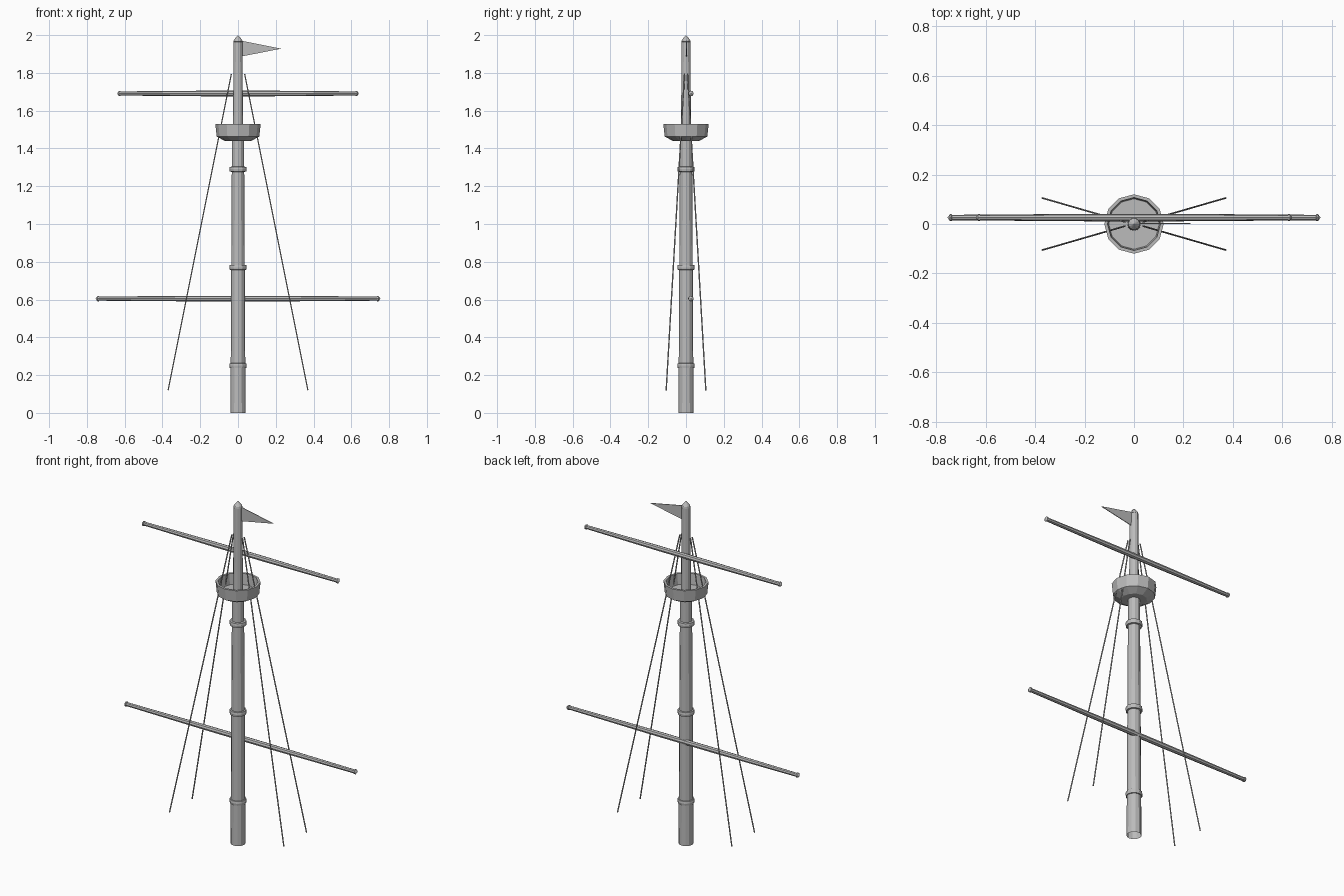
import bpy, bmesh, math
from mathutils import Vector

if "Cube" in bpy.data.objects:
    bpy.data.objects.remove(bpy.data.objects["Cube"])

grey = bpy.data.materials.new("weathered grey")
grey.use_nodes = True
COLOUR = (0.5, 0.5, 0.5, 1)
grey.diffuse_color = COLOUR
grey.node_tree.nodes["Principled BSDF"].inputs["Base Color"].default_value = COLOUR


def finish(name, bm):
    bmesh.ops.remove_doubles(bm, verts=bm.verts, dist=1e-5)
    bmesh.ops.recalc_face_normals(bm, faces=bm.faces)
    mesh = bpy.data.meshes.new(name)
    bm.to_mesh(mesh)
    bm.free()
    mesh.materials.append(grey)
    ob = bpy.data.objects.new(name, mesh)
    bpy.context.collection.objects.link(ob)
    return ob


def lathe(name, profile, sides, start=(0, 0, 0), axis=(0, 0, 1)):
    """Revolve (radius, distance) points about an axis through start."""
    bm = bmesh.new()
    turn = Vector((0, 0, 1)).rotation_difference(Vector(axis))
    rings = []
    for r, h in profile:
        ring = []
        for i in range(sides):
            a = math.pi / 2 + math.tau * i / sides
            p = Vector((r * math.cos(a), r * math.sin(a), h))
            ring.append(bm.verts.new(turn @ p + Vector(start)))
        rings.append(ring)
    for low, high in zip(rings, rings[1:]):
        for i in range(sides):
            j = (i + 1) % sides
            bm.faces.new((low[i], low[j], high[j], high[i]))
    return finish(name, bm)


# Lower mast, open at the foot, and topmast with pointed cap
lathe("lower_mast", [(0.04, 0), (0.032, 1.46)], 12)
lathe("topmast", [(0.027, 1.44), (0.023, 1.965)], 12)
lathe("mast_cap", [(0, 1.96), (0.024, 1.965), (0.022, 1.975), (0, 2.0)], 12)

# Iron bands round the lower mast
for n, z in enumerate((0.25, 0.77, 1.29)):
    lathe(f"mast_band_{n + 1}",
          [(0.035, -0.014), (0.044, -0.012), (0.046, 0), (0.044, 0.012), (0.033, 0.014)],
          12, (0, 0, z))

# Lookout platform with a raised wall
lathe("lookout", [(0, 1.44), (0.07, 1.44), (0.113, 1.463), (0.12, 1.53),
                  (0.107, 1.53), (0.102, 1.467), (0, 1.467)], 12)

# Yards, tapered from the middle, with knobs on the tips
for name, z, half in (("lower_yard", 0.605, 0.742), ("upper_yard", 1.691, 0.628)):
    lathe(name, [(0, -half), (0.011, -half), (0.015, -half * 0.25),
                 (0.015, half * 0.25), (0.011, half), (0, half)], 8, (0, 0.026, z), (1, 0, 0))
    for side, label in ((1, "left"), (-1, "right")):
        lathe(f"{name}_{label}_tip", [(0, -0.012), (0.014, -0.005), (0.014, 0.002), (0, 0.012)],
              8, (side * half, 0.026, z), (side, 0, 0))

# Four shrouds running from the topmast down and outward
for sx, xl in ((1, "left"), (-1, "right")):
    for sy, yl in ((1, "back"), (-1, "front")):
        foot = Vector((sx * 0.37, sy * 0.105, 0.12))
        run = Vector((sx * 0.035, sy * 0.008, 1.795)) - foot
        lathe(f"shroud_{yl}_{xl}", [(0, 0), (0.0035, 0), (0.0035, run.length), (0, run.length)],
              6, foot, run.normalized())

# Pennant
bm = bmesh.new()
corners = [(0.018, 1.97), (0.018, 1.887), (0.228, 1.928)]
face = bm.faces.new([bm.verts.new((x, 0, z)) for x, z in corners])
out = bmesh.ops.extrude_face_region(bm, geom=[face])
bmesh.ops.translate(bm, vec=(0, 0.004, 0),
                    verts=[v for v in out["geom"] if isinstance(v, bmesh.types.BMVert)])
finish("pennant", bm)
